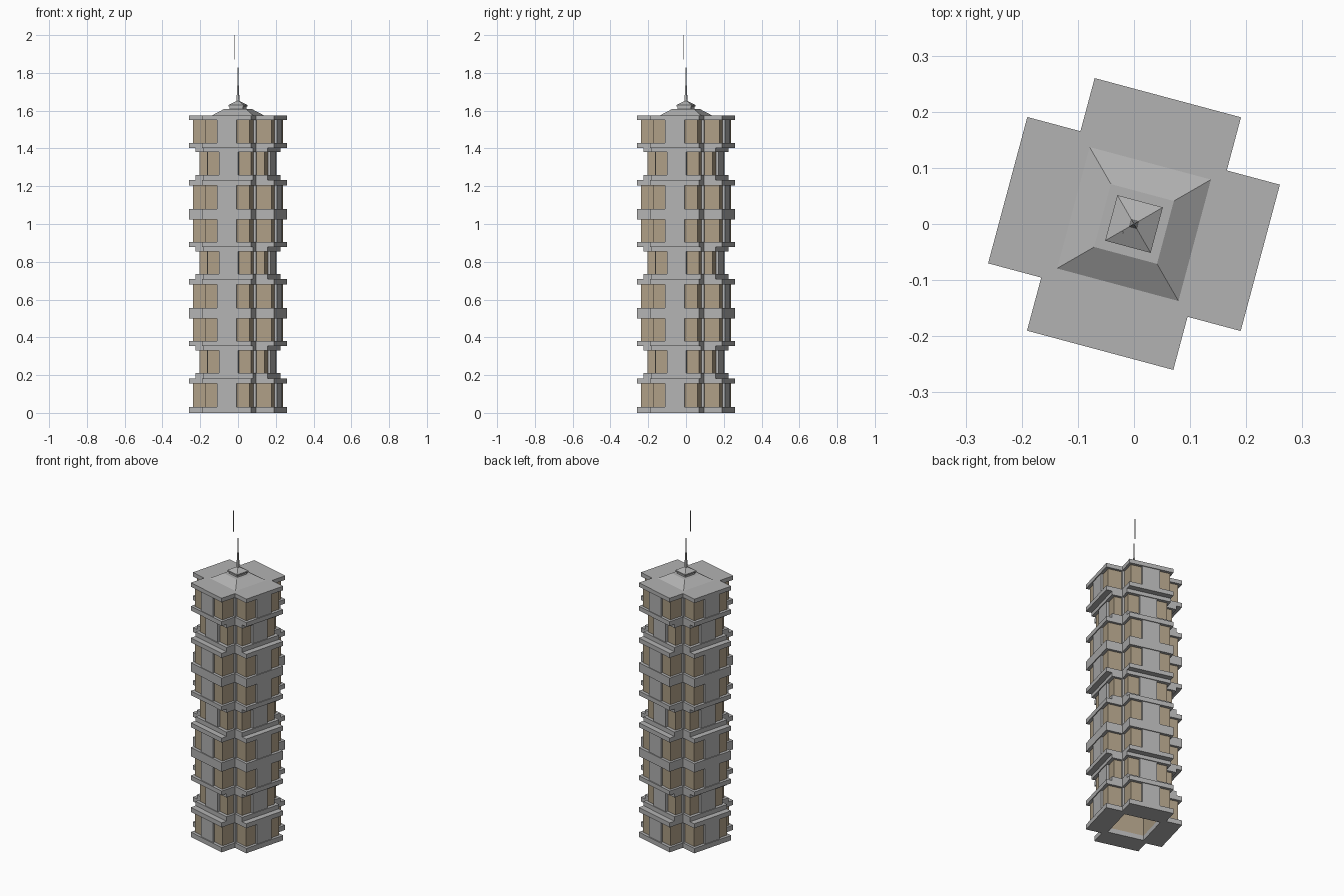
import bpy
import bmesh
from math import radians, pi
from mathutils import Matrix

if "Cube" in bpy.data.objects:
    bpy.data.objects.remove(bpy.data.objects["Cube"])

TURN = Matrix.Rotation(radians(-15), 4, "Z")
HOLE = 0.11


def material(name, colour):
    mat = bpy.data.materials.new(name)
    mat.use_nodes = True
    mat.diffuse_color = (*colour, 1)
    mat.node_tree.nodes["Principled BSDF"].inputs["Base Color"].default_value = (*colour, 1)
    return mat


concrete = material("concrete grey", (0.45, 0.45, 0.45))
glass = material("tan glass", (0.42, 0.34, 0.235))


def finish(name, bm, mat):
    bmesh.ops.recalc_face_normals(bm, faces=bm.faces)
    bm.transform(TURN)
    mesh = bpy.data.meshes.new(name)
    bm.to_mesh(mesh)
    bm.free()
    mesh.materials.append(mat)
    obj = bpy.data.objects.new(name, mesh)
    bpy.context.collection.objects.link(obj)
    return obj


def cross_storey(name, reach, half, z0, z1, mat, hollow=True):
    """Cross-shaped prism, with a square shaft through its middle when hollow."""
    bm = bmesh.new()
    rings, shafts = [], []
    for z in (z0, z1):
        ring, shaft = [], []
        for k in range(4):
            spin = Matrix.Rotation(k * pi / 2, 3, "Z")
            for x, y in ((reach, -half), (reach, half), (half, half)):
                ring.append(bm.verts.new(spin @ Matrix.Translation((x, y, z)).translation))
            if hollow:
                shaft.append(bm.verts.new(spin @ Matrix.Translation((HOLE, HOLE, z)).translation))
        rings.append(ring)
        shafts.append(shaft)
        if hollow:
            for k in range(4):
                bm.faces.new(ring[3 * k:3 * k + 3] + [shaft[k], shaft[k - 1], ring[3 * k - 1]])
        else:
            bm.faces.new(ring)
    for low, high in (rings, shafts):
        for i in range(len(low)):
            bm.faces.new((low[i - 1], low[i], high[i], high[i - 1]))
    return finish(name, bm, mat)


def add_box(bm, x0, x1, y0, y1, z0, z1, turn):
    place = Matrix.Rotation(turn, 4, "Z") @ Matrix.Translation(
        ((x0 + x1) / 2, (y0 + y1) / 2, (z0 + z1) / 2))
    bmesh.ops.create_cube(bm, size=1, matrix=place @ Matrix.Diagonal((x1 - x0, y1 - y0, z1 - z0, 1)))


def four_boxes(name, x0, x1, y0, y1, z0, z1, mat):
    bm = bmesh.new()
    for k in range(4):
        add_box(bm, x0, x1, y0, y1, z0, z1, k * pi / 2)
    return finish(name, bm, mat)


def square_taper(name, r0, r1, z0, z1, mat):
    """Four-sided frustum; r0 and r1 are half widths."""
    bm = bmesh.new()
    bmesh.ops.create_cone(
        bm, cap_ends=True, segments=4, radius1=r0 * 2 ** 0.5, radius2=r1 * 2 ** 0.5, depth=z1 - z0,
        matrix=Matrix.Translation((0, 0, (z0 + z1) / 2)) @ Matrix.Rotation(pi / 4, 4, "Z"))
    return finish(name, bm, mat)


# Reach of slab, glass and pier for the deep and the shallow storeys
DEEP = (0.233, 0.215, 0.228)
SHALLOW = (0.198, 0.178, 0.193)
SLAB_HALF, GLASS_HALF, PIER_HALF = 0.135, 0.12, 0.053
SECTION = 0.525

# Storeys of one section: depth, floor height, sill top, lintel bottom, storey top
STOREYS = (
    ("lower", DEEP, 0.0, 0.03, 0.155, 0.183),
    ("middle", SHALLOW, 0.183, 0.21, 0.33, 0.353),
    ("upper", DEEP, 0.353, 0.38, 0.5, SECTION),
)

for section in range(3):
    base = section * SECTION
    for label, (slab, pane, pier), floor, sill, lintel, top in STOREYS:
        tag = f"{label}_{section + 1}"
        floor, sill, lintel, top = (base + h for h in (floor, sill, lintel, top))
        roof = section == 2 and label == "upper"
        cross_storey("sill_slab_" + tag, slab, SLAB_HALF, floor, sill, concrete)
        cross_storey("windows_" + tag, pane, GLASS_HALF, sill, lintel, glass)
        cross_storey("lintel_slab_" + tag, slab, SLAB_HALF, lintel, top, concrete, not roof)
        four_boxes("piers_" + tag, pane - 0.01, pier, -PIER_HALF, PIER_HALF, sill, lintel, concrete)

# Posts in the inner corners of the cross
four_boxes("corner_posts", 0.115, 0.134, 0.115, 0.134, 0.01, 1.57, concrete)

# Stepped roof
square_taper("roof_hip", 0.112, 0.058, 1.575, 1.61, concrete)
square_taper("roof_neck", 0.036, 0.036, 1.61, 1.626, concrete)
square_taper("roof_cap_edge", 0.042, 0.042, 1.622, 1.63, concrete)
square_taper("roof_cap", 0.042, 0.006, 1.63, 1.652, concrete)

# Spire in two tapers, and the thin mast
square_taper("spire_base", 0.007, 0.003, 1.645, 1.74, concrete)
square_taper("spire_tip", 0.003, 0.0008, 1.74, 1.84, concrete)
mast = square_taper("mast", 0.0015, 0.0015, 1.87, 2.0, concrete)
mast.location = (-0.02, -0.015, 0)
